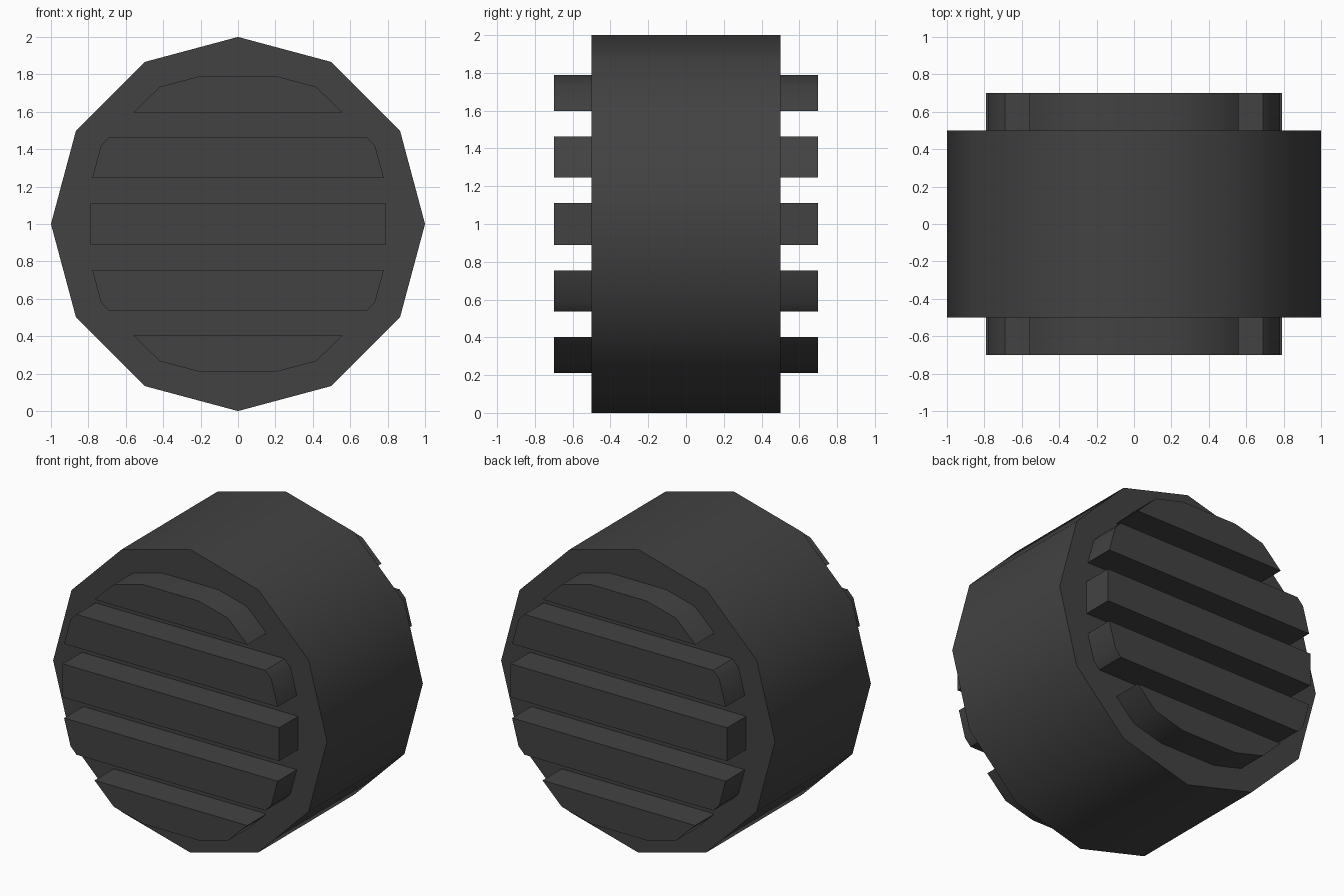
import bpy, bmesh, math

if "Cube" in bpy.data.objects:
    bpy.data.objects.remove(bpy.data.objects["Cube"])

dark = bpy.data.materials.new("dark_rubber")
dark.diffuse_color = (0.055, 0.055, 0.055, 1)
dark.use_nodes = True
dark.node_tree.nodes["Principled BSDF"].inputs["Base Color"].default_value = dark.diffuse_color


def prism(name, profile, y0, y1):
    """Extrude an (x, z) profile from y0 to y1."""
    bm = bmesh.new()
    face = bm.faces.new([bm.verts.new((x, y0, z)) for x, z in profile])
    ext = bmesh.ops.extrude_face_region(bm, geom=[face], use_keep_orig=True)
    top = [v for v in ext["geom"] if isinstance(v, bmesh.types.BMVert)]
    bmesh.ops.translate(bm, verts=top, vec=(0, y1 - y0, 0))
    bmesh.ops.recalc_face_normals(bm, faces=bm.faces)
    mesh = bpy.data.meshes.new(name)
    bm.to_mesh(mesh)
    bm.free()
    mesh.materials.append(dark)
    obj = bpy.data.objects.new(name, mesh)
    bpy.context.collection.objects.link(obj)
    bpy.ops.object.select_all(action='DESELECT')
    obj.select_set(True)
    bpy.context.view_layer.objects.active = obj
    bpy.ops.object.shade_smooth_by_angle(angle=math.radians(35))
    return obj


def symmetric(half):
    """Mirror a right-hand half profile across x = 0."""
    return half + [(-x, z) for x, z in reversed(half)]


def flipped(profile):
    """Turn a profile upside down about the barrel axis."""
    return [(x, 2 - z) for x, z in profile]


# Twelve-sided barrel
ring = [(math.sin(i * math.pi / 6), 1 + math.cos(i * math.pi / 6)) for i in range(12)]
prism("barrel", ring, -0.5, 0.5)

# Raised ribs on both ends
center = symmetric([(0.79, 0.89), (0.79, 1.11)])
middle = symmetric([(0.78, 1.245), (0.733, 1.417), (0.69, 1.463)])
outer = symmetric([(0.558, 1.597), (0.417, 1.734), (0.205, 1.79)])
ribs = {
    "center_rib": center,
    "upper_rib": middle,
    "lower_rib": flipped(middle),
    "top_rib": outer,
    "bottom_rib": flipped(outer),
}
for side, s in (("front", -1), ("back", 1)):
    for name, profile in ribs.items():
        prism(f"{side}_{name}", profile, s * 0.49, s * 0.7)
